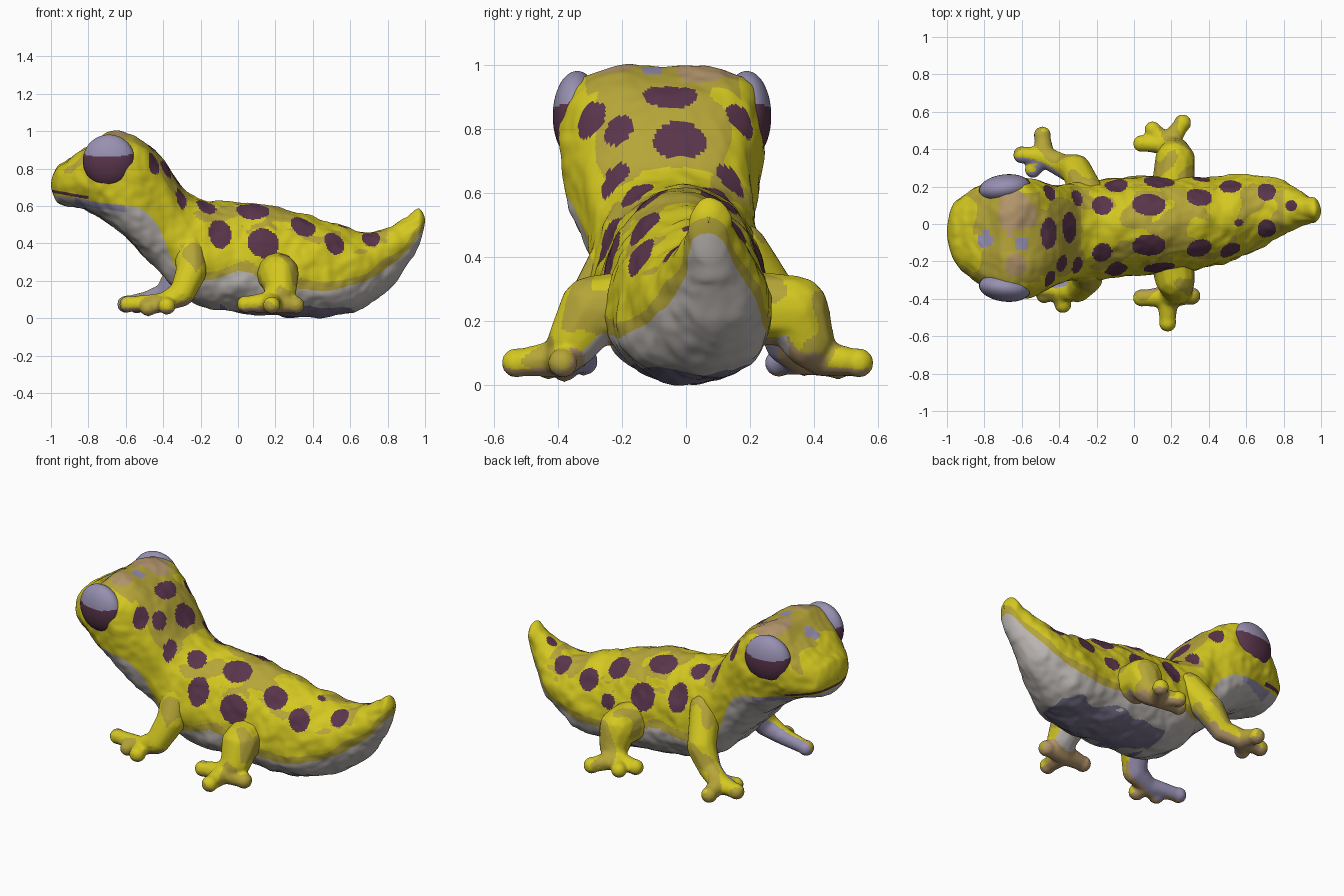
import bpy, bmesh, math
from mathutils import Vector, Matrix, noise

cube = bpy.data.objects.get("Cube")
if cube:
    bpy.data.objects.remove(cube)

# Materials
COLOURS = {
    "yellow": (0.66, 0.58, 0.015), "ochre": (0.47, 0.38, 0.04), "belly white": (0.5, 0.47, 0.45),
    "dark purple": (0.10, 0.035, 0.07), "lavender": (0.31, 0.28, 0.44),
    "tan": (0.46, 0.31, 0.15), "slate": (0.18, 0.16, 0.25)}
NAMES = list(COLOURS)
MATS = []
for name, rgb in COLOURS.items():
    m = bpy.data.materials.new(name)
    m.use_nodes = True
    m.diffuse_color = (*rgb, 1)
    m.node_tree.nodes["Principled BSDF"].inputs["Base Color"].default_value = (*rgb, 1)
    MATS.append(m)


def finish(name, mesh, rule):
    """Colour each face by a rule, shade smooth and link the object."""
    mesh.materials.clear()
    for m in MATS:
        mesh.materials.append(m)
    for poly in mesh.polygons:
        poly.use_smooth = True
        poly.material_index = NAMES.index(rule(poly.center, poly.normal))
    obj = bpy.data.objects.new(name, mesh)
    bpy.context.collection.objects.link(obj)
    return obj


def curve(*pts):
    """Smooth function through (x, value) points."""
    def slope(i):
        a, b = pts[max(i - 1, 0)], pts[min(i + 1, len(pts) - 1)]
        return (b[1] - a[1]) / (b[0] - a[0])

    def value(x):
        i = 0
        while i < len(pts) - 2 and x > pts[i + 1][0]:
            i += 1
        (xa, a), (xb, b) = pts[i], pts[i + 1]
        h = xb - xa
        t = min(max((x - xa) / h, 0), 1)
        s = 1 - t
        return (s * s * (1 + 2 * t) * a + t * t * (1 + 2 * s) * b
                + h * t * s * (s * slope(i) - t * slope(i + 1)))
    return value


# Body profiles along the length, nose at -x and tail tip at +x
top = curve((-1, .78), (-.95, .825), (-.8, .92), (-.7, .985), (-.6, .99), (-.5, .94), (-.4, .85),
            (-.3, .7), (-.2, .64), (0, .615), (.2, .595), (.4, .54), (.6, .48), (.7, .465),
            (.8, .485), (.9, .54), (.96, .58), (1, .57))
bottom = curve((-1, .65), (-.95, .62), (-.8, .57), (-.7, .52), (-.6, .43), (-.5, .33), (-.4, .22),
               (-.3, .12), (-.2, .07), (0, .03), (.2, .01), (.5, .01), (.6, .03), (.7, .08),
               (.8, .15), (.9, .27), (1, .45))
width = curve((-1, .11), (-.95, .17), (-.9, .21), (-.8, .28), (-.7, .31), (-.6, .315), (-.5, .3),
              (-.4, .265), (-.25, .265), (0, .265), (.4, .24), (.6, .215), (.8, .14), (.9, .09), (1, .055))
middle = curve((-1, -.04), (-.6, -.075), (-.3, -.04), (0, -.01), (.4, .01), (.6, .05), (.8, .085), (1, .07))
widest = curve((-1, .5), (-.75, .5), (-.6, .56), (-.45, .6), (-.25, .4), (.5, .38), (.8, .5), (1, .6))
boxy = curve((-1, .85), (-.7, .53), (-.55, .58), (-.4, .75), (-.2, .92), (1, 1))
belly = curve((-1, .665), (-.8, .63), (-.6, .6), (-.5, .57), (-.42, .48), (-.36, .33), (-.3, .22),
              (-.15, .21), (0, .25), (.1, .23), (.3, .16), (.5, .15), (.7, .21), (.85, .31), (1, .48))


def surface(x, t):
    """Point on the body; t is the angle from the spine toward +y."""
    hi, lo = top(x), bottom(x)
    zm = lo + widest(x) * (hi - lo)
    e = boxy(x)
    s, c = math.sin(t), math.cos(t)
    dy = width(x) * math.copysign(abs(s) ** e, s)
    dz = (hi - zm if c > 0 else zm - lo) * math.copysign(abs(c) ** (e if c > 0 else 1), c)
    d = min((1 - abs(x)) / .04, 1)
    k = math.sqrt(max(1 - (1 - d) ** 2, .01))
    return Vector((x, middle(x) + dy * k, zm + dz * k))


# Spots: position along body, angle, half length, half breadth
PAIRS = [(-.095, 1.03, .06, .07), (.135, 1.1, .085, .065), (.35, .6, .07, .06), (.08, .42, .09, .065),
         (-.17, .47, .055, .055), (.515, .85, .06, .055), (.71, .6, .05, .055), (-.305, .7, .03, .055),
         (-.45, .9, .037, .055)]
SINGLES = [(-.455, .01, .045, .085), (-.345, .06, .045, .085), (.84, .1, .035, .03), (.56, -.15, .025, .02),
           (-.385, -.55, .035, .05), (.36, 1.25, .05, .035)]
spots = SINGLES + [(x, s * t, a, b) for x, t, a, b in PAIRS for s in (-1, 1)]
spots = [(surface(x, t), a, b) for x, t, a, b in spots]


def in_spot(p):
    for c, a, b in spots:
        if abs(p.x - c.x) < a:
            d = p - c
            if (d.x / a) ** 2 + (d.y ** 2 + .6 * d.z ** 2) / b ** 2 < 1:
                return True
    return False


def body_rule(p, n):
    edge = belly(p.x)
    blot = noise.noise(p * 7)
    side = abs(p.y - middle(p.x))
    if p.x < -.8 and abs(p.z - edge - .015) < .008:
        return "dark purple"
    if p.z < edge + .012 * blot:
        if n.z < -.6 and p.z < .06 + .05 * blot and -.1 < p.x < .62:
            return "slate"
        if -.87 < p.x < -.6 and p.z > edge - .035:
            return "lavender"
        return "belly white"
    if in_spot(p):
        return "dark purple"
    # markings on the crown and nape
    if p.x < -.5 and n.z > .3:
        if min(math.hypot(p.x + .79, p.y + .08), math.hypot(p.x + .59, p.y + .11)) < .035 + .03 * blot:
            return "lavender"
        if math.hypot(p.x + .63, p.y - .07) < .11 + .06 * blot or math.hypot(p.x + .63, p.y + .22) < .06:
            return "tan"
        if p.x > -.87 + .15 * blot and side < .24:
            return "ochre"
    if -.51 < p.x < -.28 and n.z > .1 and side < .2 + .15 * blot:
        return "ochre"
    # rim along the belly and mottling down the spine
    if p.x > -.33 and p.z < edge + .045 + .03 * blot:
        return "ochre"
    if n.z > .55 and blot > -.05 and -.3 < p.x < .8:
        return "ochre"
    return "yellow"


# Body: head, trunk and tail in one loft
RINGS, SIDES = 360, 240
bm = bmesh.new()
rings = []
for i in range(RINGS + 1):
    x = math.sin(math.pi * (i / RINGS - .5))
    centre = Vector((x, middle(x), (top(x) + bottom(x)) / 2))
    ring = []
    for j in range(SIDES):
        p = surface(x, math.tau * j / SIDES)
        out = (p - centre).normalized()
        p += out * (.015 * noise.noise(p * 8) + .006 * noise.noise(p * 20))
        p.z = max(p.z, 0)
        ring.append(bm.verts.new(p))
    rings.append(ring)
for a, b in zip(rings, rings[1:]):
    for j in range(SIDES):
        k = (j + 1) % SIDES
        bm.faces.new((a[j], a[k], b[k], b[j]))
bm.faces.new(rings[0])
bm.faces.new(rings[-1])
bmesh.ops.recalc_face_normals(bm, faces=bm.faces)
mesh = bpy.data.meshes.new("body")
bm.to_mesh(mesh)
bm.free()
finish("body", mesh, body_rule)


def eye_rule(p, n):
    """Pale lid above a dark eye."""
    return "lavender" if p.z > .862 + (p.x + .7) ** 2 else "dark purple"


# Eyes: shallow domes set into the sides of the head
for side, label in ((1, "left_eye"), (-1, "right_eye")):
    bm = bmesh.new()
    place = Matrix.Translation((-.69, -.075 + side * .265, .842)) @ Matrix.Rotation(side * .12, 4, "Z")
    bmesh.ops.create_uvsphere(bm, u_segments=80, v_segments=60, radius=1,
                              matrix=place @ Matrix.Diagonal((.14, .075, .14, 1)))
    mesh = bpy.data.meshes.new(label)
    bm.to_mesh(mesh)
    bm.free()
    finish(label, mesh, eye_rule)


def limb_rule(p, n):
    """Pale inner sides, tan soles, mottled yellow elsewhere."""
    blot = noise.noise(p * 8)
    inward = -n.y if p.y > 0 else n.y
    if inward > .3 and p.z < .24 and abs(p.y) < .36:
        return "lavender" if p.x < 0 else "belly white" if abs(p.y) < .32 else "tan"
    if n.z < -.45 and p.z < .15:
        return "tan"
    return "ochre" if blot > .15 else "yellow"


def limb(name, bones, toes):
    """Blend overlapping balls along a chain of joints (x, y, z, radius) and toes."""
    bm = bmesh.new()
    foot = bones[-1]
    for a, b in list(zip(bones, bones[1:])) + [(foot, t) for t in toes]:
        a, b = Vector(a), Vector(b)
        for i in range(11):
            q = a.lerp(b, i / 10)
            bmesh.ops.create_icosphere(bm, subdivisions=2, radius=q.w,
                                       matrix=Matrix.Translation(q.xyz))
    for x, y, z, r in toes:
        bmesh.ops.create_icosphere(bm, subdivisions=2, radius=r * 1.15, matrix=Matrix.Translation((x, y, z)))
    raw = bpy.data.meshes.new(name)
    bm.to_mesh(raw)
    bm.free()
    tmp = bpy.data.objects.new("blend_helper", raw)
    bpy.context.collection.objects.link(tmp)
    rem = tmp.modifiers.new("blend", "REMESH")
    rem.mode = "VOXEL"
    rem.voxel_size = .01
    tmp.modifiers.new("soften", "SMOOTH").iterations = 6
    dg = bpy.context.evaluated_depsgraph_get()
    mesh = bpy.data.meshes.new_from_object(tmp.evaluated_get(dg))
    bpy.data.objects.remove(tmp)
    mesh.name = name
    finish(name, mesh, limb_rule)


# Legs
limb("right_front_leg",
     [(-.26, -.2, .42, .09), (-.25, -.29, .25, .085), (-.3, -.35, .13, .07), (-.4, -.36, .085, .052)],
     [(-.59, -.32, .075, .041), (-.48, -.38, .055, .04), (-.38, -.43, .065, .042)])
limb("left_front_leg",
     [(-.25, .17, .42, .09), (-.31, .29, .24, .085), (-.38, .31, .13, .065), (-.48, .36, .09, .058)],
     [(-.6, .37, .075, .042), (-.49, .475, .065, .042), (-.54, .29, .07, .04)])
limb("right_hind_leg",
     [(.2, -.17, .24, .12), (.22, -.29, .235, .11), (.23, -.35, .14, .085), (.18, -.39, .085, .062)],
     [(.04, -.395, .075, .042), (.18, -.53, .07, .042), (.31, -.385, .07, .042)])
limb("left_hind_leg",
     [(.21, .19, .24, .12), (.22, .34, .235, .11), (.22, .38, .14, .085), (.18, .425, .085, .058)],
     [(.04, .43, .075, .041), (.1, .505, .07, .04), (.26, .54, .07, .042)])
